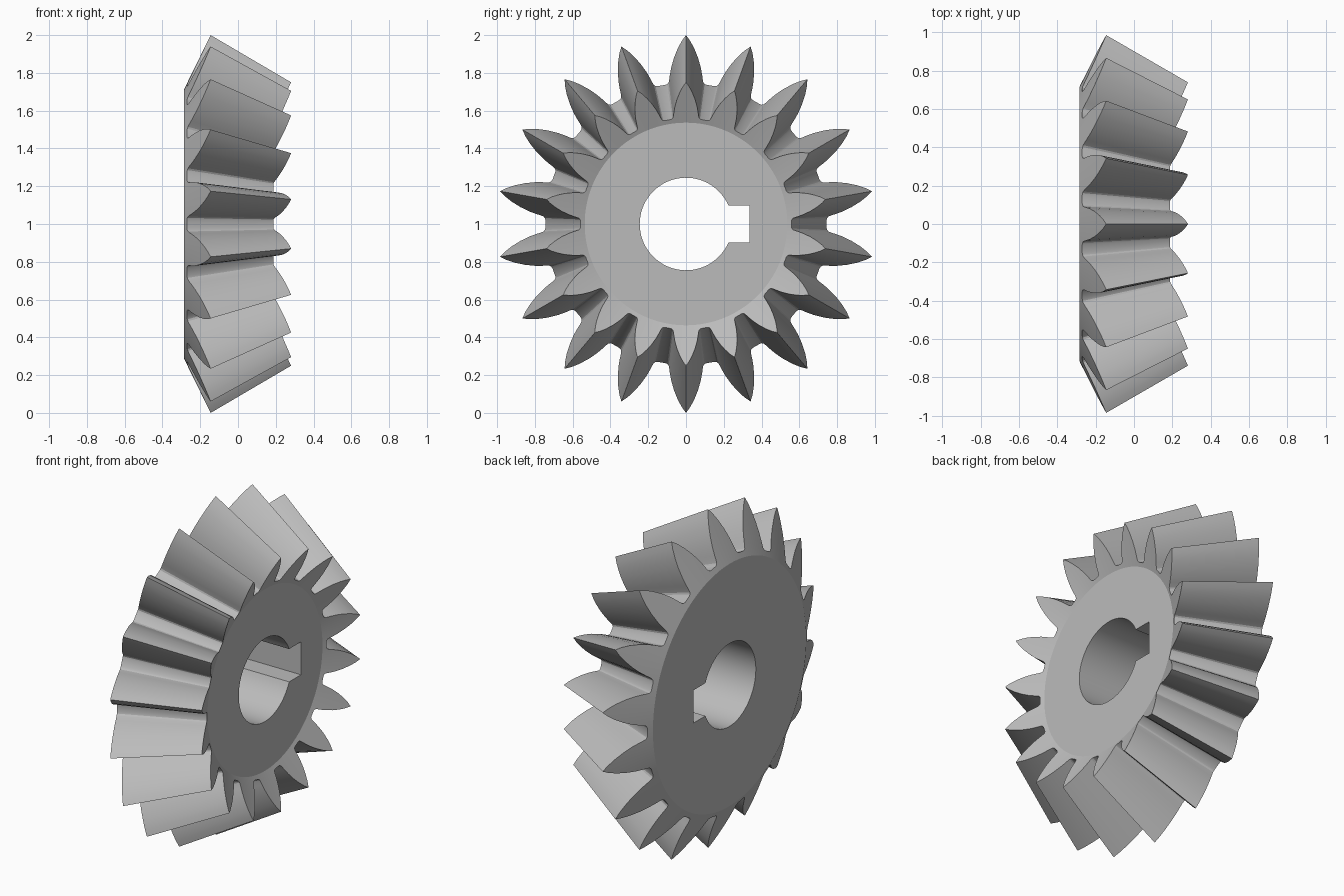
import bpy
import bmesh
from math import sin, cos, radians, asin, pi
from mathutils import Matrix, Vector

if "Cube" in bpy.data.objects:
    bpy.data.objects.remove(bpy.data.objects["Cube"])

TEETH = 18
APEX = 1.56            # cone apex on the gear axis (x)
SMALL = 0.75           # size of the small end relative to the large end
DISC = 0.715           # radius of the flat back
BORE, KEY_DEPTH, KEY_HALF = 0.245, 0.335, 0.097
AXIS = Matrix.Translation((0, 0, 1))

# Half tooth: radius and angle in degrees, from pointed tip to filleted root
FLANK = [(1.0, 0), (0.97, 1.3), (0.93, 2.7), (0.88, 4.2), (0.83, 5.45),
         (0.79, 6.25), (0.77, 6.6), (0.755, 7.0), (0.748, 7.55), (0.745, 8.3)]
TOOTH = [(r, -a) for r, a in reversed(FLANK[1:])] + FLANK


def back_cone_x(r):
    return -0.145 - (1 - r) * 0.49


def polar(x, r, angle):
    return Vector((x, r * sin(angle), r * cos(angle)))


def toward_apex(p):
    return Vector((APEX + (p.x - APEX) * SMALL, p.y * SMALL, p.z * SMALL))


def add_loop(bm, points):
    return [bm.verts.new(AXIS @ p) for p in points]


def bridge(bm, a, b):
    n = len(a)
    for i in range(n):
        j = (i + 1) % n
        bm.faces.new((a[i], a[j], b[j], b[i]))


def loop_edges(bm, loop):
    return [bm.edges.get((loop[i - 1], loop[i])) for i in range(len(loop))]


# Large-end outlines
polars = [(r, radians(a + 360 / TEETH * k)) for k in range(TEETH) for r, a in TOOTH]
outline = [polar(back_cone_x(r), r, a) for r, a in polars]
rim = [polar(back_cone_x(DISC), DISC, a) for r, a in polars]

# Bore outline with the keyway on the +y side
start = asin(KEY_HALF / BORE)
steps = 64
bore = [(BORE * cos(t), BORE * sin(t)) for t in
        (start + (2 * pi - 2 * start) * i / steps for i in range(steps + 1))]
bore += [(KEY_DEPTH, -KEY_HALF), (KEY_DEPTH, KEY_HALF)]

bm = bmesh.new()

# Toothed cone and its two conical end faces
large_teeth = add_loop(bm, outline)
small_teeth = add_loop(bm, map(toward_apex, outline))
large_rim = add_loop(bm, rim)
small_rim = add_loop(bm, map(toward_apex, rim))
bridge(bm, large_teeth, small_teeth)
bridge(bm, large_rim, large_teeth)
bridge(bm, small_teeth, small_rim)

# Bore wall and flat faces around it
back_x = rim[0].x
front_x = toward_apex(rim[0]).x
back_bore = add_loop(bm, [Vector((back_x, y, z)) for y, z in bore])
front_bore = add_loop(bm, [Vector((front_x, y, z)) for y, z in bore])
bridge(bm, back_bore, front_bore)
for outer, inner in ((large_rim, back_bore), (small_rim, front_bore)):
    bmesh.ops.triangle_fill(bm, use_beauty=True,
                            edges=loop_edges(bm, outer) + loop_edges(bm, inner))
bmesh.ops.recalc_face_normals(bm, faces=bm.faces[:])

mesh = bpy.data.meshes.new("bevel_gear")
bm.to_mesh(mesh)
bm.free()
gear = bpy.data.objects.new("bevel_gear", mesh)
bpy.context.collection.objects.link(gear)

# Plain grey metal
grey = bpy.data.materials.new("grey_metal")
grey.use_nodes = True
grey.diffuse_color = (0.5, 0.5, 0.5, 1)
grey.node_tree.nodes["Principled BSDF"].inputs["Base Color"].default_value = (0.5, 0.5, 0.5, 1)
mesh.materials.append(grey)

bpy.ops.object.select_all(action="DESELECT")
gear.select_set(True)
bpy.context.view_layer.objects.active = gear
bpy.ops.object.shade_smooth_by_angle(angle=radians(24))
